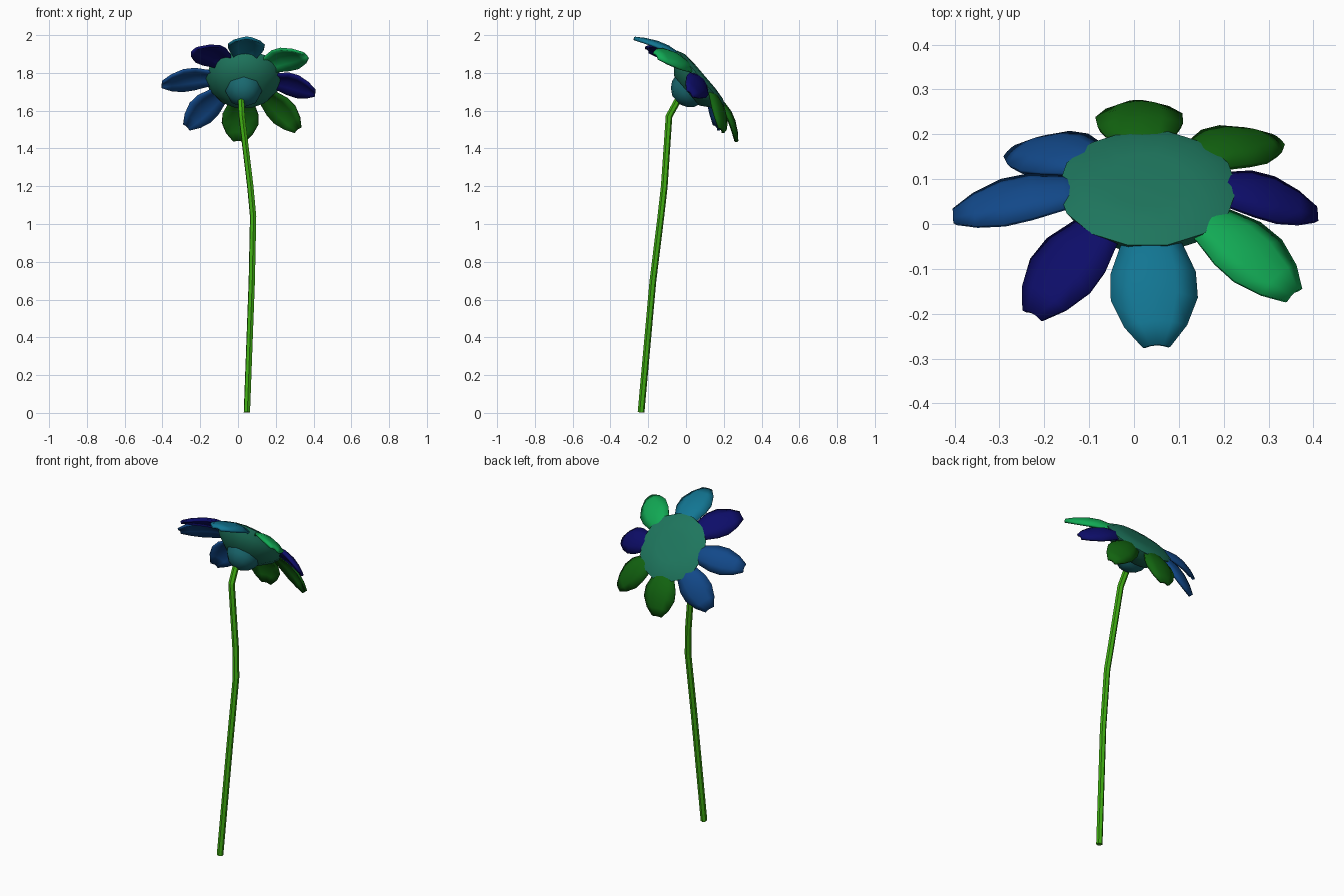
import bpy, bmesh, math
from mathutils import Vector

cube = bpy.data.objects.get("Cube")
if cube:
    bpy.data.objects.remove(cube, do_unlink=True)


def material(name, rgb):
    m = bpy.data.materials.new(name)
    m.use_nodes = True
    color = (*rgb, 1)
    m.diffuse_color = color
    bsdf = m.node_tree.nodes["Principled BSDF"]
    bsdf.inputs["Base Color"].default_value = color
    bsdf.inputs["Roughness"].default_value = 0.8
    return m


stem_green = material("stem green", (0.05, 0.42, 0.006))
sea_green = material("sea green", (0.013, 0.18, 0.11))
dull_teal = material("dull teal", (0.01, 0.14, 0.16))
teal_blue = material("teal blue", (0.006, 0.18, 0.29))
bright_green = material("bright green", (0.006, 0.4, 0.09))
navy = material("navy", (0.004, 0.004, 0.14))
blue = material("blue", (0.006, 0.065, 0.25))
leaf_green = material("leaf green", (0.006, 0.125, 0.005))

# Flower head frame: centre, facing direction, and the two in-plane axes
CENTRE = Vector((0.03, 0.08, 1.77))
FACING = Vector((0, 0.76, 0.65)).normalized()
ACROSS = Vector((1, 0, 0))
UP = FACING.cross(ACROSS) * -1


def finish(name, bm, mat, angle):
    bmesh.ops.recalc_face_normals(bm, faces=bm.faces)
    mesh = bpy.data.meshes.new(name)
    bm.to_mesh(mesh)
    bm.free()
    mesh.materials.append(mat)
    ob = bpy.data.objects.new(name, mesh)
    bpy.context.collection.objects.link(ob)
    bpy.ops.object.select_all(action='DESELECT')
    bpy.context.view_layer.objects.active = ob
    ob.select_set(True)
    bpy.ops.object.shade_smooth_by_angle(angle=math.radians(angle))
    return ob


def lathe(name, profile, mat, sides):
    """Spin (radius, height) points around the facing axis and cap both ends."""
    bm = bmesh.new()
    rings = []
    for radius, height in profile:
        ring = []
        for i in range(sides):
            a = math.tau * i / sides
            spoke = ACROSS * math.cos(a) + UP * math.sin(a)
            ring.append(bm.verts.new(CENTRE + spoke * radius + FACING * height))
        rings.append(ring)
    for low, high in zip(rings, rings[1:]):
        for i in range(sides):
            j = (i + 1) % sides
            bm.faces.new((low[i], low[j], high[j], high[i]))
    bm.faces.new(rings[0])
    bm.faces.new(rings[-1])
    return finish(name, bm, mat, 50)


# Seed disc and the cup behind it
lathe("seed_disc", [(0.09, 0.024), (0.16, 0.018), (0.2, 0.0),
                    (0.172, -0.045), (0.105, -0.1)], sea_green, 14)
lathe("flower_cup", [(0.1, -0.09), (0.09, -0.125), (0.065, -0.155),
                     (0.03, -0.175)], dull_teal, 8)


# Petals: tapered strips arched along their length and across their width
def petal(name, tip, width, mat):
    tip = Vector(tip)
    out = tip - CENTRE
    out = (out - FACING * out.dot(FACING)).normalized()
    base = CENTRE + out * 0.12 - FACING * 0.005
    side = FACING.cross(out).normalized()
    bm = bmesh.new()
    rows = []
    for t, w in ((0, 0.5), (0.22, 0.72), (0.45, 0.98), (0.65, 1), (0.85, 0.72), (1, 0.3)):
        mid = base.lerp(tip, t) + FACING * 0.15 * t * (1 - t)
        rows.append([bm.verts.new(mid + side * s * w * width / 2
                                  - FACING * 0.025 * s * s * w)
                     for s in (-1, -0.5, 0, 0.5, 1)])
    for a, b in zip(rows, rows[1:]):
        for i in range(len(a) - 1):
            bm.faces.new((a[i], a[i + 1], b[i + 1], b[i]))
    ob = finish(name, bm, mat, 45)
    solid = ob.modifiers.new("thickness", 'SOLIDIFY')
    solid.thickness = 0.014
    solid.offset = 0


petal("petal_top", (0.05, -0.27, 1.985), 0.19, teal_blue)
petal("petal_upper_left", (0.355, -0.155, 1.895), 0.17, bright_green)
petal("petal_left", (0.405, 0.025, 1.695), 0.15, navy)
petal("petal_lower_left", (0.315, 0.19, 1.5), 0.16, leaf_green)
petal("petal_bottom", (0.005, 0.27, 1.44), 0.19, leaf_green)
petal("petal_lower_right", (-0.27, 0.165, 1.515), 0.17, blue)
petal("petal_right", (-0.4, 0.02, 1.74), 0.15, blue)
petal("petal_upper_right", (-0.225, -0.2, 1.925), 0.17, navy)

# Stem: a bent six-sided tube
path = [(0.047, -0.238, 0.003), (0.073, -0.175, 0.7), (0.08, -0.133, 1.04),
        (0.065, -0.115, 1.2), (0.02, -0.09, 1.57), (0.015, -0.035, 1.67)]
curve = bpy.data.curves.new("stem", 'CURVE')
curve.dimensions = '3D'
curve.bevel_depth = 0.018
curve.bevel_resolution = 1
curve.use_fill_caps = True
spline = curve.splines.new('POLY')
spline.points.add(len(path) - 1)
for point, co in zip(spline.points, path):
    point.co = (*co, 1)
spline.use_smooth = False
curve.materials.append(stem_green)
bpy.context.collection.objects.link(bpy.data.objects.new("stem", curve))
